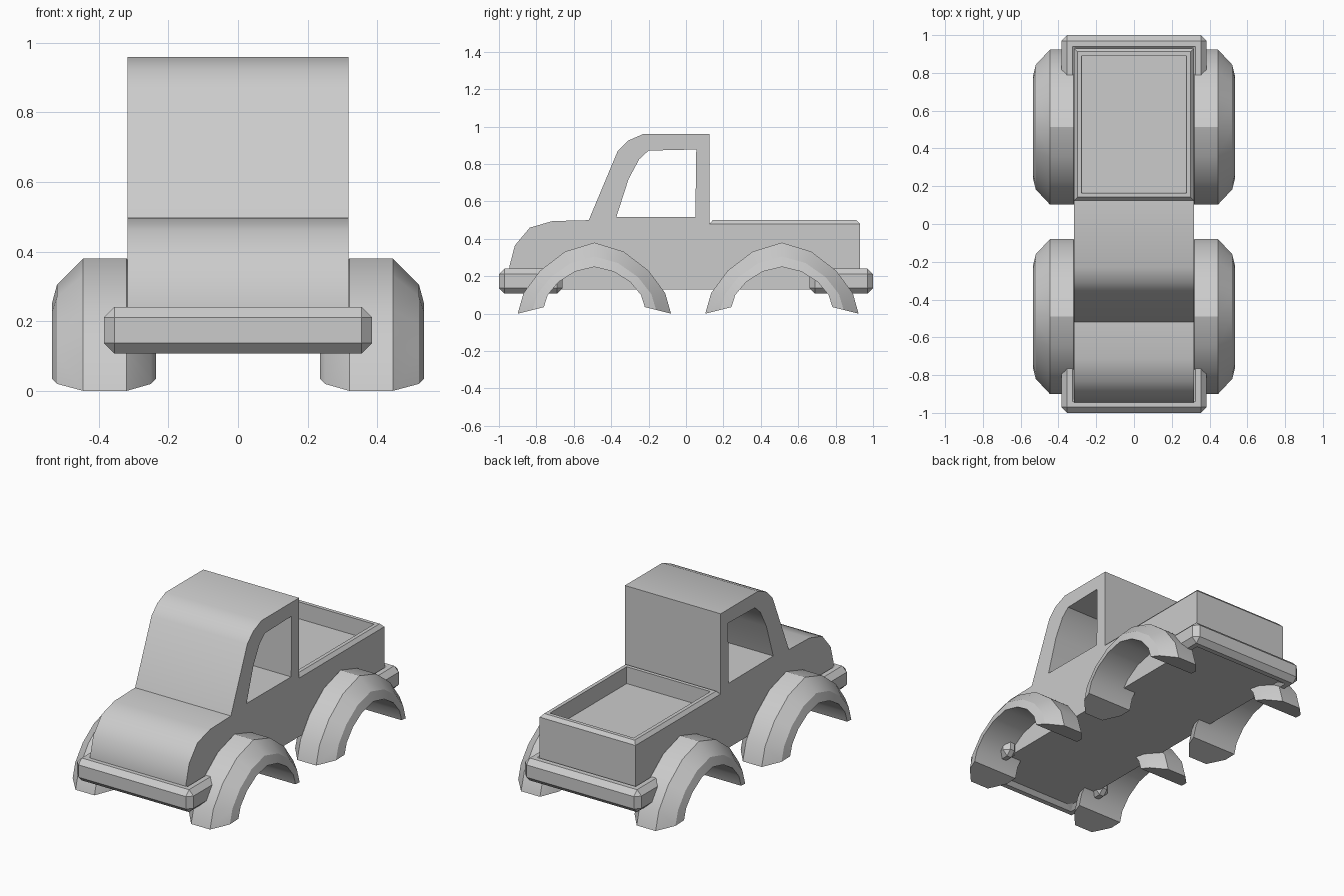
import bpy, bmesh, math

if "Cube" in bpy.data.objects:
    bpy.data.objects.remove(bpy.data.objects["Cube"])


def finish(bm, name, angle=40):
    bmesh.ops.recalc_face_normals(bm, faces=bm.faces)
    me = bpy.data.meshes.new(name)
    bm.to_mesh(me)
    bm.free()
    ob = bpy.data.objects.new(name, me)
    bpy.context.collection.objects.link(ob)
    smooth(ob, angle)
    return ob


def smooth(ob, angle):
    bpy.ops.object.select_all(action='DESELECT')
    ob.select_set(True)
    bpy.context.view_layer.objects.active = ob
    bpy.ops.object.shade_smooth_by_angle(angle=math.radians(angle))


def prism(points, offset):
    """Extrude a closed ring of 3D points by an offset vector."""
    bm = bmesh.new()
    face = bm.faces.new([bm.verts.new(p) for p in points])
    ext = bmesh.ops.extrude_face_region(bm, geom=[face])
    bmesh.ops.translate(bm, vec=offset,
                        verts=[v for v in ext['geom'] if isinstance(v, bmesh.types.BMVert)])
    bmesh.ops.recalc_face_normals(bm, faces=bm.faces)
    return bm


# Body: side profile (y, z) extruded across the width
W = 0.317
profile = [(-0.94, 0.13), (-0.945, 0.25), (-0.915, 0.365), (-0.835, 0.46),
           (-0.715, 0.495), (-0.52, 0.50), (-0.365, 0.87), (-0.31, 0.925),
           (-0.23, 0.96), (0.125, 0.96), (0.125, 0.48), (0.93, 0.48), (0.93, 0.13)]
bm = prism([(-W, y, z) for y, z in profile], (2 * W, 0, 0))

# Cargo bed: chamfered rim, then a sunken floor
bed = [f for f in bm.faces if f.normal.z > 0.9 and f.calc_center_median().y > 0.4]
for thickness, depth in ((0.018, 0.02), (0.022, 0), (0.001, -0.1)):
    bmesh.ops.inset_region(bm, faces=bed, thickness=thickness, depth=depth,
                           use_even_offset=True)
body = finish(bm, "truck_body")

# Window opening through the cab
window = [(-0.372, 0.518), (-0.307, 0.72), (-0.25, 0.826), (-0.2, 0.872),
          (0.055, 0.878), (0.05, 0.516)]
cutter = finish(prism([(-0.5, y, z) for y, z in window], (1, 0, 0)), "window_cutter")
mod = body.modifiers.new("window", 'BOOLEAN')
mod.operation = 'DIFFERENCE'
mod.solver = 'EXACT'
mod.object = cutter
bpy.context.view_layer.objects.active = body
bpy.ops.object.modifier_apply(modifier=mod.name)
bpy.data.objects.remove(cutter)
smooth(body, 40)

# Fenders: cross-section (x, radius) swept over an arch of 8 segments
SECTION = [(0.235, 0.27), (0.25, 0.33), (0.32, 0.41),
           (0.445, 0.41), (0.52, 0.33), (0.535, 0.27)]
OUTER_Z = [0.0, 0.11, 0.23, 0.332, 0.38]
INNER_Z = [0.035, 0.10, 0.17, 0.225, 0.25]


def fender(name, side, cy):
    bm = bmesh.new()
    rings = []
    for i in range(9):
        a = math.pi * i / 8
        k = min(i, 8 - i)
        ring = []
        for x, r in SECTION:
            t = (r - 0.27) / 0.14
            z = INNER_Z[k] + (OUTER_Z[k] - INNER_Z[k]) * t
            ring.append(bm.verts.new((side * x, cy - r * math.cos(a), z)))
        rings.append(ring)
    n = len(SECTION)
    for a, b in zip(rings, rings[1:]):
        for j in range(n):
            bm.faces.new((a[j], a[(j + 1) % n], b[(j + 1) % n], b[j]))
    bm.faces.new(rings[0])
    bm.faces.new(rings[-1])
    return finish(bm, name, 30)


for side, s in (("left", -1), ("right", 1)):
    fender("front_fender_" + side, s, -0.49)
    fender("rear_fender_" + side, s, 0.513)

# Bumpers: U-shaped bars wrapping the body ends, all edges chamfered
for name, d in (("front_bumper", -1), ("rear_bumper", 1)):
    u = [(-0.385, 0.66), (-0.385, 1.0), (0.385, 1.0), (0.385, 0.66),
         (0.295, 0.66), (0.295, 0.91), (-0.295, 0.91), (-0.295, 0.66)]
    bm = prism([(x, d * y, 0.107) for x, y in u], (0, 0, 0.134))
    bmesh.ops.bevel(bm, geom=bm.edges[:], offset=0.03, segments=1,
                    affect='EDGES', clamp_overlap=True)
    finish(bm, name, 20)
